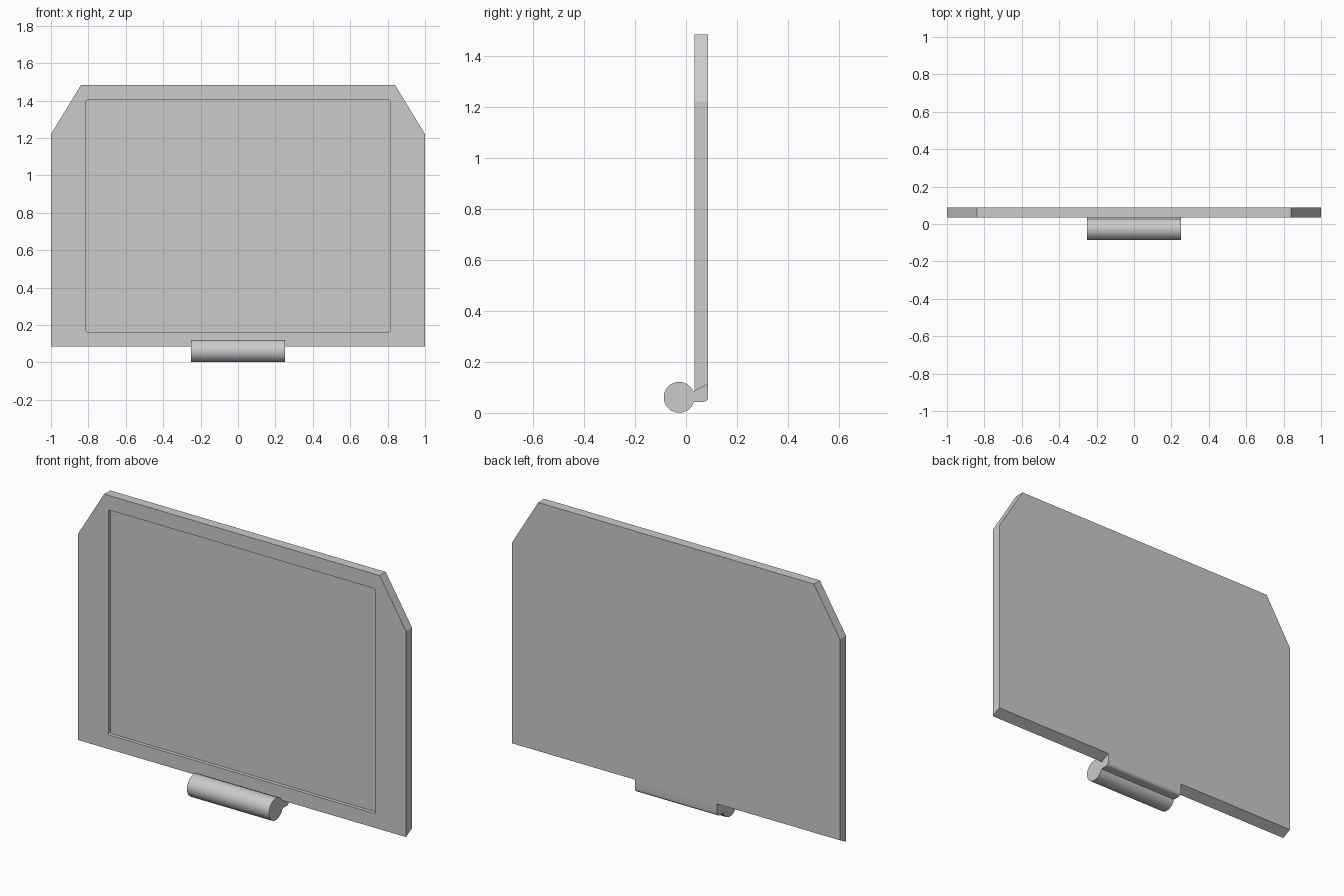
import bpy, bmesh, math

cube = bpy.data.objects.get("Cube")
if cube:
    bpy.data.objects.remove(cube, do_unlink=True)

grey = bpy.data.materials.new("plain grey")
grey.use_nodes = True
grey.diffuse_color = (0.6, 0.6, 0.6, 1)
grey.node_tree.nodes["Principled BSDF"].inputs["Base Color"].default_value = (0.6, 0.6, 0.6, 1)

FRONT, BACK = 0.034, 0.087
HALF_HINGE = 0.25


def finish(name, bm):
    bmesh.ops.recalc_face_normals(bm, faces=bm.faces[:])
    mesh = bpy.data.meshes.new(name)
    bm.to_mesh(mesh)
    bm.free()
    mesh.materials.append(grey)
    obj = bpy.data.objects.new(name, mesh)
    bpy.context.collection.objects.link(obj)
    return obj


def prism(name, points, offset):
    """Extrude a closed outline along an offset."""
    bm = bmesh.new()
    face = bm.faces.new([bm.verts.new(p) for p in points])
    out = bmesh.ops.extrude_face_region(bm, geom=[face])
    moved = [g for g in out["geom"] if isinstance(g, bmesh.types.BMVert)]
    bmesh.ops.translate(bm, verts=moved, vec=offset)
    return finish(name, bm)


def arc(cx, cz, r, start, end, steps):
    return [(cx + r * math.cos(math.radians(start + (end - start) * i / steps)),
             cz + r * math.sin(math.radians(start + (end - start) * i / steps)))
            for i in range(steps + 1)]


# Panel with clipped top corners and a bottom edge that slants up to the back
half = [(1, 0.085), (1, 1.22), (0.84, 1.483)]
outline = half + [(-x, z) for x, z in reversed(half)]
panel = prism("panel", [(x, FRONT, z) for x, z in outline], (0, BACK - FRONT, 0))
for v in panel.data.vertices:
    if v.co.z < 0.1 and v.co.y > 0.06:
        v.co.z = 0.113

# Shallow screen recess with slightly rounded corners
r, x1, z0, z1 = 0.01, 0.815, 0.163, 1.403
rim = (arc(x1 - r, z1 - r, r, 0, 90, 3) + arc(r - x1, z1 - r, r, 90, 180, 3)
       + arc(r - x1, z0 + r, r, 180, 270, 3) + arc(x1 - r, z0 + r, r, 270, 360, 3))
cutter = prism("recess_cutter", [(x, FRONT - 0.05, z) for x, z in rim], (0, 0.07, 0))
cutter.hide_render = True
cutter.hide_viewport = True
cut = panel.modifiers.new("recess", 'BOOLEAN')
cut.operation = 'DIFFERENCE'
cut.solver = 'EXACT'
cut.object = cutter

# Hinge tab joining the panel to the barrel, rounded at its lower back corner
tab = [(0, 0.088), (FRONT, 0.086), (BACK, 0.113)]
tab += arc(BACK - 0.02, 0.063, 0.02, 0, -90, 5) + [(0, 0.043)]
hinge_tab = prism("hinge_tab", [(-HALF_HINGE, y, z) for y, z in tab], (2 * HALF_HINGE, 0, 0))

# Hinge barrel
ring = arc(-0.027, 0.061, 0.061, 11.25, 348.75, 15)
barrel = prism("hinge_barrel", [(-HALF_HINGE, y, z) for y, z in ring], (2 * HALF_HINGE, 0, 0))

# Smooth the curved hinge surfaces, keep edges crisp
for obj in (hinge_tab, barrel):
    bpy.ops.object.select_all(action='DESELECT')
    obj.select_set(True)
    bpy.context.view_layer.objects.active = obj
    bpy.ops.object.shade_smooth_by_angle(angle=math.radians(30))
